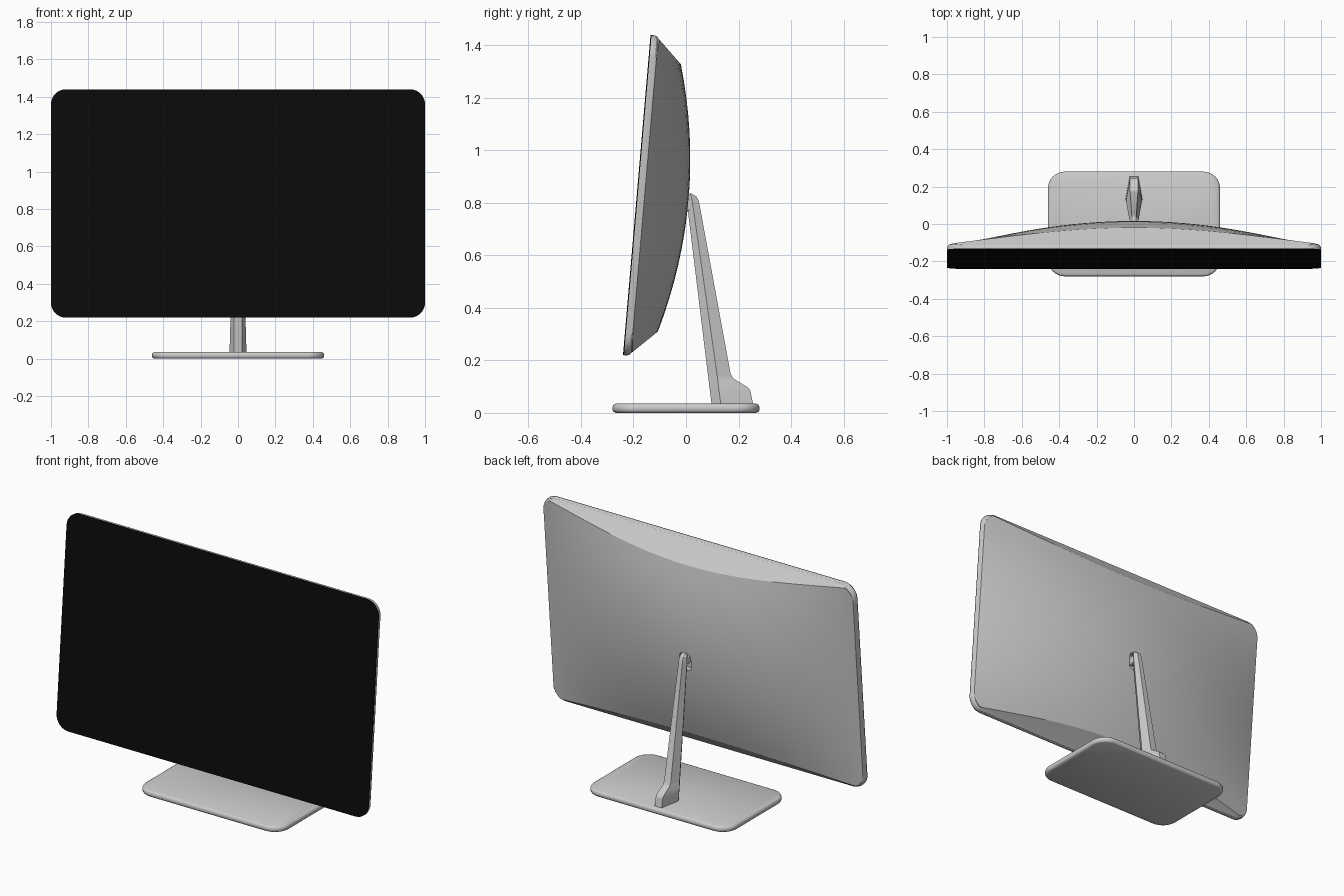
import bpy, bmesh, math
from mathutils import Matrix, Vector

if "Cube" in bpy.data.objects:
    bpy.data.objects.remove(bpy.data.objects["Cube"])

TILT = math.atan(0.105 / 1.22)
HALF_H = 0.612          # half height of the screen along its own plane
RAD = 0.08              # screen corner radius
# Screen frame: x across, y backwards, z up the panel, origin at panel centre
SCREEN = (Matrix.Translation((0, -0.24, 0.22)) @ Matrix.Rotation(-TILT, 4, 'X')
          @ Matrix.Translation((0, 0, HALF_H)))


def finish(ob, angle):
    bpy.ops.object.select_all(action='DESELECT')
    bpy.context.view_layer.objects.active = ob
    ob.select_set(True)
    bpy.ops.object.shade_smooth_by_angle(angle=math.radians(angle))


def loft(name, rings, matrix=Matrix(), angle=25):
    """Skin a list of closed rings and cap both ends."""
    bm = bmesh.new()
    vr = [[bm.verts.new(matrix @ Vector(p)) for p in r] for r in rings]
    n = len(vr[0])
    for a, b in zip(vr, vr[1:]):
        for i in range(n):
            j = (i + 1) % n
            bm.faces.new((a[i], a[j], b[j], b[i]))
    bm.faces.new(vr[0])
    bm.faces.new(vr[-1])
    bmesh.ops.remove_doubles(bm, verts=bm.verts, dist=1e-5)
    bmesh.ops.recalc_face_normals(bm, faces=bm.faces)
    me = bpy.data.meshes.new(name)
    bm.to_mesh(me)
    bm.free()
    ob = bpy.data.objects.new(name, me)
    bpy.context.collection.objects.link(ob)
    finish(ob, angle)
    return ob


def rounded_rect(hx, hy, r, n=8):
    pts = []
    for q, (sx, sy) in enumerate(((1, 1), (-1, 1), (-1, -1), (1, -1))):
        for i in range(n + 1):
            a = math.pi / 2 * (q + i / n)
            pts.append((sx * (hx - r) + r * math.cos(a),
                        sy * (hy - r) + r * math.sin(a)))
    return pts


def upright_ring(hx, hz, r, y, cz=0):
    return [(x, y, z + cz) for x, z in rounded_rect(hx, hz, r)]


# Black front panel
screen = loft("screen", [upright_ring(1, HALF_H, RAD, y) for y in (0, 0.004)], SCREEN)
black = bpy.data.materials.new("black_glass")
black.diffuse_color = (0.003, 0.003, 0.003, 1)
black.use_nodes = True
black.node_tree.nodes["Principled BSDF"].inputs["Base Color"].default_value = black.diffuse_color
screen.data.materials.append(black)


# Domed back housing with chamfered top and bottom
def dome(x, t):
    return 0.03 + (0.168 - 0.073 * (t / 0.51) ** 2) * (1 - x * x)


def housing_profile(x, h):
    ridge = 0.5
    for _ in range(30):
        ridge = 0.602 - (dome(x, ridge) - 0.03) / 1.04
    ridge = min(ridge, h - 0.01)
    half = [(x, 0.004, h), (x, 0.014, h), (x * 0.997, 0.024, h - 0.003),
            (x * 0.992, 0.03, h - 0.01)]
    rows = 16
    back = []
    for i in range(rows + 1):
        t = ridge * (1 - 2 * i / rows)
        back.append((x * 0.992, dome(x, t), t))
    return half + back + [(px, py, -pz) for px, py, pz in reversed(half)]


right = [(0.92 * i / 14, HALF_H) for i in range(15)]
right += [(1 - RAD + RAD * math.sin(a), HALF_H - RAD + RAD * math.cos(a))
          for a in (math.pi / 2 * i / 8 for i in range(1, 9))]
columns = [(-x, h) for x, h in reversed(right[1:])] + right
housing = loft("back_housing", [housing_profile(x, h) for x, h in columns], SCREEN)

# Hinge slot cut into the housing
cutter = loft("slot_cutter", [upright_ring(0.036, 0.05, 0.025, y, -0.03)
                              for y in (0.165, 0.25)], SCREEN)
cutter.hide_render = True
cut = housing.modifiers.new("slot", 'BOOLEAN')
cut.object = cutter
cut.operation = 'DIFFERENCE'
cut.solver = 'EXACT'
bpy.context.view_layer.objects.active = housing
bpy.ops.object.modifier_apply(modifier="slot")
bpy.data.objects.remove(cutter)
finish(housing, 25)

# Hinge tongue joining the stand to the housing
loft("hinge", [upright_ring(0.018, 0.025, 0.012, y, -0.02) for y in (0.15, 0.215)], SCREEN)

# Base plate with rounded rim
base_rings = []
for z, inset in ((0, 0.012), (0.004, 0.004), (0.012, 0), (0.023, 0),
                 (0.031, 0.004), (0.035, 0.012)):
    base_rings.append([(x, y, z) for x, y in
                       rounded_rect(0.46 - inset, 0.28 - inset, 0.09 - inset)])
loft("base", base_rings, angle=40)

# Tapered stand with faceted sides: height, front y, back y, half width
stand_rings = []
for z, yf, yb, w in ((0.03, 0.098, 0.256, 0.045), (0.085, 0.091, 0.245, 0.044),
                     (0.097, 0.089, 0.236, 0.0435), (0.125, 0.086, 0.190, 0.043),
                     (0.132, 0.085, 0.179, 0.0425), (0.148, 0.083, 0.170, 0.042),
                     (0.780, 0.006, 0.054, 0.025), (0.805, 0.004, 0.049, 0.024),
                     (0.823, 0.004, 0.041, 0.022), (0.835, 0.008, 0.022, 0.018)):
    ym = yf + min(0.035, 0.45 * (yb - yf))
    e = w * 0.5
    stand_rings.append([(-e, yf, z), (e, yf, z), (w, ym, z),
                        (e, yb, z), (-e, yb, z), (-w, ym, z)])
loft("stand", stand_rings, angle=20)
